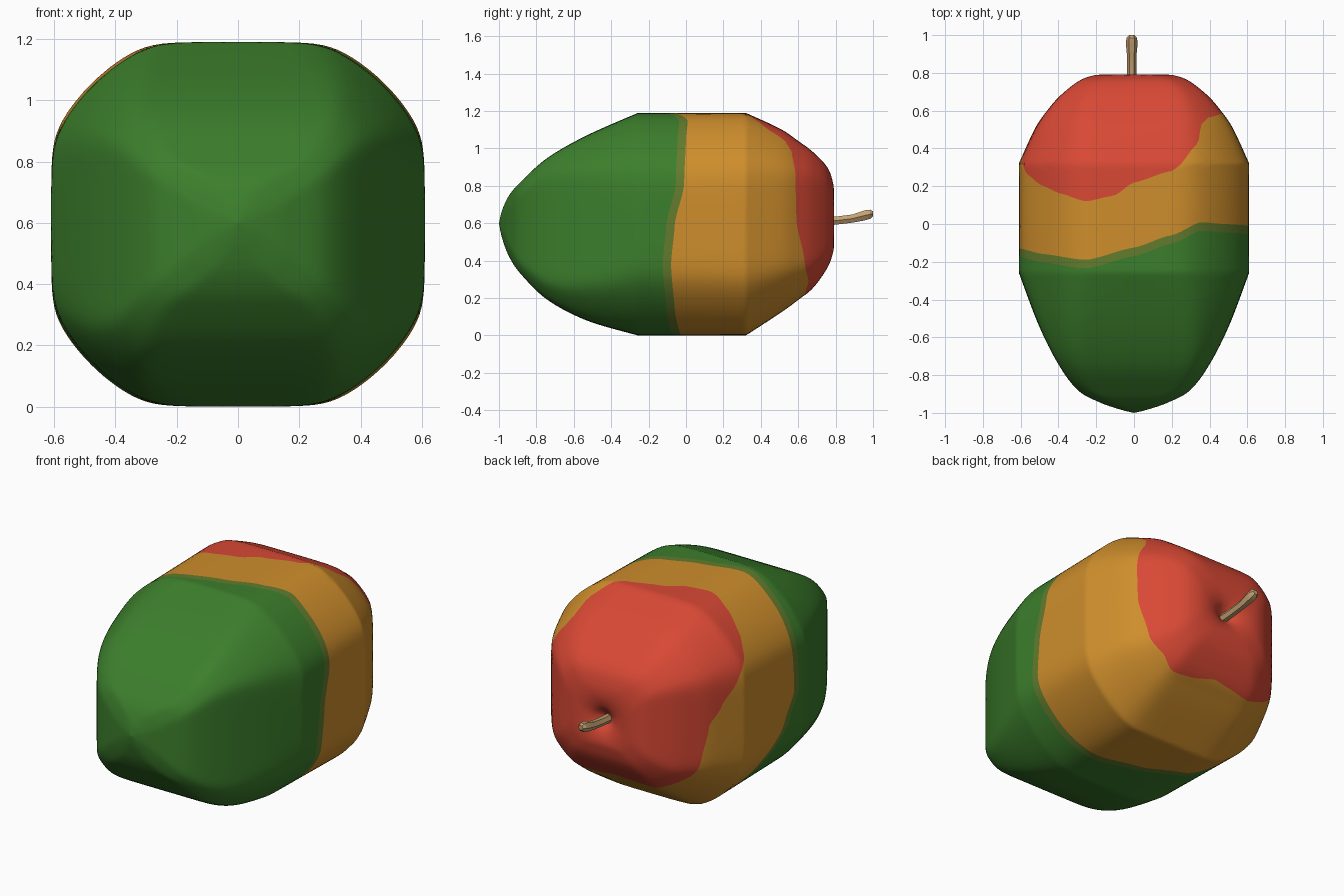
import bpy, bmesh, math

if "Cube" in bpy.data.objects:
    bpy.data.objects.remove(bpy.data.objects["Cube"])

def material(name, rgb):
    m = bpy.data.materials.new(name)
    m.diffuse_color = (*rgb, 1)
    m.use_nodes = True
    m.node_tree.nodes["Principled BSDF"].inputs["Base Color"].default_value = m.diffuse_color
    return m

green = material("leaf green", (0.045, 0.21, 0.025))
olive = material("olive blend", (0.125, 0.2, 0.027))
orange = material("ripe orange", (0.62, 0.27, 0.025))
red = material("ripe red", (0.69, 0.065, 0.035))
brown = material("stem tan", (0.56, 0.36, 0.17))

def catmull(pts, steps):
    """Smooth samples through the points, open ended."""
    out = []
    for i in range(len(pts) - 1):
        a, b = pts[max(i - 1, 0)], pts[i]
        c, d = pts[i + 1], pts[min(i + 2, len(pts) - 1)]
        for s in range(steps):
            t = s / steps
            out.append([0.5 * (2 * q + (r - p) * t + (2 * p - 5 * q + 4 * r - w) * t * t
                               + (3 * q - p - 3 * r + w) * t ** 3)
                        for p, q, r, w in zip(a, b, c, d)])
    return out + [list(pts[-1])]

# Body profile along y: (y, half width, top z, bottom z, corner reach)
front = [(-1.0, 0, .6, .6, 1.0), (-.983, .07, .67, .52, 1.03), (-.945, .18, .75, .42, 1.17),
         (-.88, .297, .825, .325, 1.27), (-.74, .402, .95, .19, 1.25),
         (-.53, .507, 1.07, .08, 1.17), (-.257, .61, 1.19, 0, 1.085)]
back = [(.32, .61, 1.19, 0, 1.1), (.504, .525, 1.105, .12, 1.13), (.6, .46, 1.04, .19, 1.16),
        (.68, .39, .98, .255, 1.19), (.755, .295, .9, .36, 1.21), (.785, .22, .82, .44, 1.17),
        (.79, .15, .75, .49, 1.07), (.775, .085, .69, .54, 1.0), (.745, .035, .645, .58, 1),
        (.72, 0, .61, .61, 1)]
profile = catmull(front, 12) + catmull([front[-1], back[0]], 30)[1:-1] + catmull(back, 12)

def sample(f):
    i = min(int(f), len(profile) - 2)
    t = f - i
    return [a + (b - a) * t for a, b in zip(profile[i], profile[i + 1])]

def index_of(y):
    for i in range(len(profile) - 1):
        y0, y1 = profile[i][0], profile[i + 1][0]
        if y0 <= y <= y1 and y1 > y0:
            return i + (y - y0) / (y1 - y0)

# Colour borders: (angle around the axis, y), 90 degrees is up
unripe = [(0, -.06), (20, -.01), (45, 0), (58, .01), (72, -.06), (90, -.125), (113, -.19),
          (135, -.16), (155, -.13), (180, -.14), (195, -.05), (212, .13), (229, .26), (248, .13),
          (270, .03), (293, -.03), (315, -.06), (340, -.08), (360, -.06)]
ripe = [(0, .59), (30, .585), (45, .565), (52, .53), (58, .42), (72, .28), (90, .22), (100, .15),
        (113, .12), (125, .16), (137, .205), (147, .26), (156, .35), (168, .45), (180, .52),
        (205, .56), (235, .64), (255, .665), (270, .675), (290, .645), (302, .635), (314, .655),
        (330, .635), (360, .59)]

def border(table, deg):
    for (a0, y0), (a1, y1) in zip(table, table[1:]):
        if a0 <= deg <= a1:
            t = (deg - a0) / (a1 - a0)
            t = 0.5 * t + 0.5 * t * t * (3 - 2 * t)
            return y0 + (y1 - y0) * t

# Fruit body: rounded-square sections, rows of the skin follow the colour borders
SEG = 160
BANDS = [54, 3, 36, 54]
SHARP = 40
bm = bmesh.new()
columns = []
for k in range(SEG):
    deg = 360 * k / SEG
    c, s = math.cos(math.radians(deg)), math.sin(math.radians(deg))
    flat = max(abs(c), abs(s))
    yb = border(unripe, deg)
    stops = [0, index_of(yb - .045), index_of(yb), index_of(border(ripe, deg)), len(profile) - 1]
    col = []
    for b, n in enumerate(BANDS):
        for j in range(n):
            if b == 0 and j == 0:
                continue
            y, hx, top, bot, reach = sample(stops[b] + (stops[b + 1] - stops[b]) * j / n)
            hx, hz = max(hx, .002), max((top - bot) / 2, .002)
            # a square clipped by a circle, blended smoothly, 1 on the axes
            r = ((flat ** SHARP + reach ** -SHARP) / (1 + reach ** -SHARP)) ** (-1 / SHARP)
            col.append(bm.verts.new((hx * r * c, y, (top + bot) / 2 + hz * r * s)))
    columns.append(col)
row_colour = [b for b, n in enumerate(BANDS) for _ in range(n)][1:]
tip = bm.verts.new((0, -1, .6))
pit = bm.verts.new((0, .72, .61))
for k in range(SEG):
    a, b = columns[k], columns[(k + 1) % SEG]
    for j in range(len(a) - 1):
        bm.faces.new((a[j], b[j], b[j + 1], a[j + 1])).material_index = row_colour[j]
    bm.faces.new((tip, b[0], a[0]))
    bm.faces.new((a[-1], b[-1], pit)).material_index = 3

def finish(bm, name, mats, angle):
    bmesh.ops.recalc_face_normals(bm, faces=bm.faces)
    me = bpy.data.meshes.new(name)
    bm.to_mesh(me)
    bm.free()
    ob = bpy.data.objects.new(name, me)
    bpy.context.collection.objects.link(ob)
    for m in mats:
        me.materials.append(m)
    bpy.ops.object.select_all(action='DESELECT')
    ob.select_set(True)
    bpy.context.view_layer.objects.active = ob
    bpy.ops.object.shade_smooth_by_angle(angle=math.radians(angle))

finish(bm, "fruit_body", [green, olive, orange, red], 60)

# Stem: six-sided, bending up, with a slightly swollen end
bm = bmesh.new()
rings = []
for y, z, r in [(.71, .608, .026), (.8, .614, .025), (.89, .625, .025), (.955, .642, .031),
                (.985, .648, .028), (1.0, .651, .015)]:
    rings.append([bm.verts.new((-.012 + r * math.cos(i * math.pi / 3), y,
                                z + r * math.sin(i * math.pi / 3))) for i in range(6)])
for a, b in zip(rings, rings[1:]):
    for i in range(6):
        bm.faces.new((a[i], a[(i + 1) % 6], b[(i + 1) % 6], b[i]))
bm.faces.new(rings[0])
bm.faces.new(rings[-1])
finish(bm, "stem", [brown], 30)
